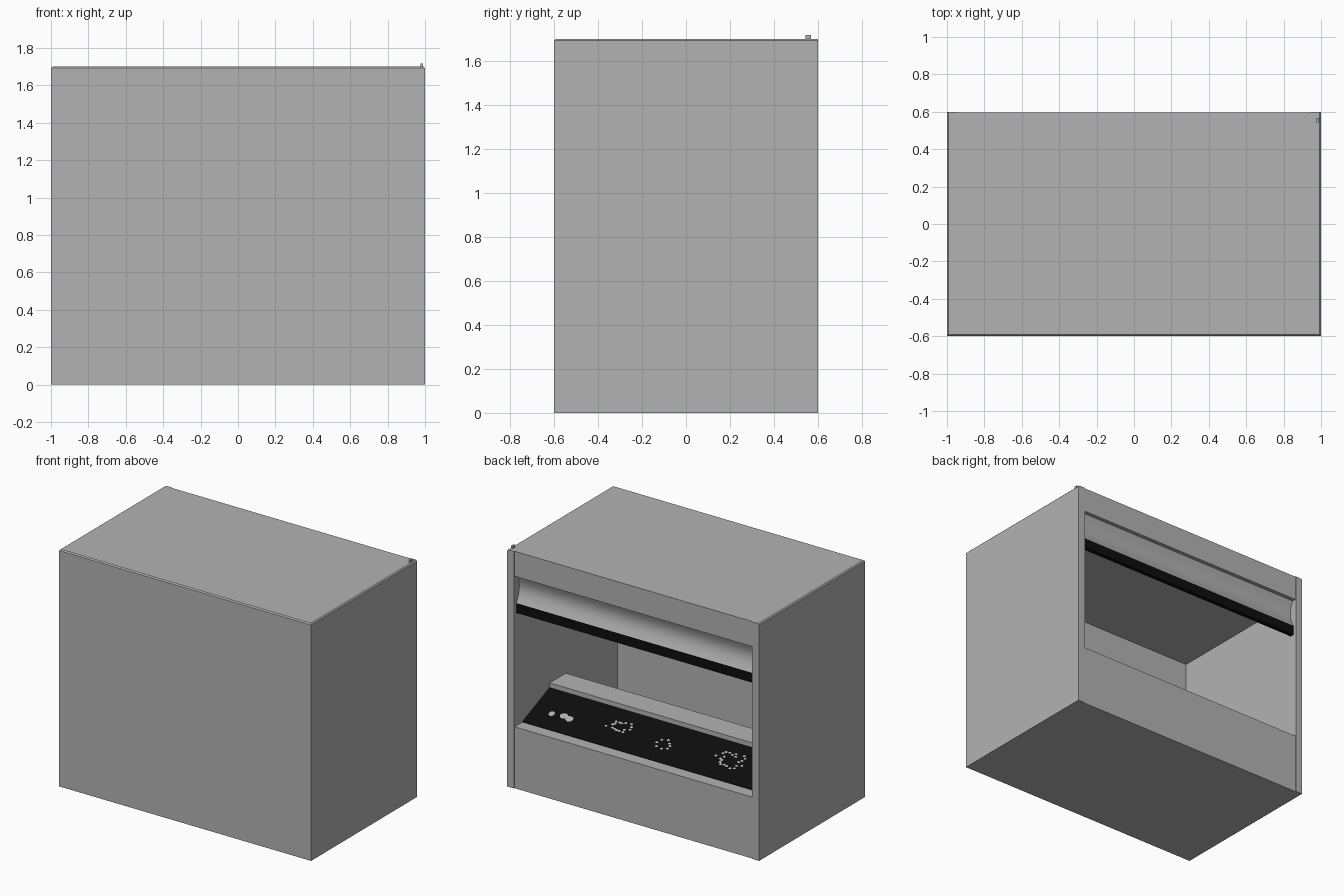
import bpy, bmesh, math, random
from mathutils import Vector

if "Cube" in bpy.data.objects:
    bpy.data.objects.remove(bpy.data.objects["Cube"])

random.seed(4)


def material(name, v):
    m = bpy.data.materials.new(name)
    m.diffuse_color = (v, v, v, 1)
    m.use_nodes = True
    m.node_tree.nodes["Principled BSDF"].inputs["Base Color"].default_value = m.diffuse_color
    return m


GREY = material("body grey", 0.45)
BLACK = material("black", 0.004)


def finish(name, bm, mat):
    bmesh.ops.recalc_face_normals(bm, faces=bm.faces)
    me = bpy.data.meshes.new(name)
    bm.to_mesh(me)
    bm.free()
    me.materials.append(mat)
    ob = bpy.data.objects.new(name, me)
    bpy.context.collection.objects.link(ob)
    return ob


def extrude(pts, offset):
    """Closed solid from a polygon swept along an offset."""
    bm = bmesh.new()
    f = bm.faces.new([bm.verts.new(p) for p in pts])
    r = bmesh.ops.extrude_face_region(bm, geom=[f])
    vs = [g for g in r["geom"] if isinstance(g, bmesh.types.BMVert)]
    bmesh.ops.translate(bm, verts=vs, vec=offset)
    return bm


def along_x(name, profile, mat, half=0.944):
    bm = extrude([(-half, y, z) for y, z in profile], (2 * half, 0, 0))
    return finish(name, bm, mat)


def box(name, x, y, z, mat):
    pts = [(x[0], y[0], z[0]), (x[1], y[0], z[0]), (x[1], y[1], z[0]), (x[0], y[1], z[0])]
    return finish(name, extrude(pts, (0, 0, z[1] - z[0])), mat)


# Cabinet walls: U-shaped plan, open at the back, chamfered top rim
plan = [(-1, -0.6), (1, -0.6), (1, 0.6), (0.944, 0.6), (0.944, -0.57),
        (-0.944, -0.57), (-0.944, 0.6), (-1, 0.6)]
bm = extrude([(x, y, 0) for x, y in plan], (0, 0, 1.7))


def outer(v):
    return v.co.z > 1.69 and (abs(v.co.x) > 0.99 or v.co.y < -0.59)


rim = [e for e in bm.edges if all(outer(v) for v in e.verts)]
bmesh.ops.bevel(bm, geom=rim, offset=0.008, segments=1, affect='EDGES')
finish("cabinet_walls", bm, GREY)

# Top and floor slabs
box("top_header", (-0.944, 0.944), (-0.57, 0.595), (1.52, 1.7), GREY)
box("floor", (-0.944, 0.944), (-0.57, 0.014), (0, 0.03), GREY)

# Counter with ledge, sloping panel and raised rear shelf
A, B = Vector((0, 0.506, 0.44)), Vector((0, 0.197, 0.567))
along_x("counter", [(0.595, 0), (0.595, 0.44), (A.y, A.z), (B.y, B.z),
                    (B.y, 0.603), (0.014, 0.603), (0.014, 0)], GREY)
slope = B - A
normal = Vector((0, -slope.z, slope.y)).normalized()
if normal.z < 0:
    normal = -normal
lift = normal * 0.004
along_x("slope_panel", [(p.y, p.z) for p in (A, B, B + lift, A + lift)], BLACK)

# Pale speckle marks on the sloping panel
bm = bmesh.new()


def patch(x, s, rx, ry, n=8):
    d = slope.normalized()
    c = A + slope * s + normal * 0.007 + Vector((x, 0, 0))
    bm.faces.new([bm.verts.new(c + Vector((rx * math.cos(t), 0, 0)) + d * ry * math.sin(t))
                  for t in (2 * math.pi * i / n for i in range(n))])


for u, s, rx, ry in ((0.15, 0.39, 0.022, 0.022), (0.24, 0.42, 0.03, 0.025), (0.29, 0.39, 0.03, 0.025)):
    patch(0.944 - u, s, rx, ry)
for u, s, spread, count in ((0.65, 0.56, 0.10, 16), (1.035, 0.45, 0.07, 8), (1.53, 0.55, 0.12, 22)):
    for i in range(count):
        t = 2 * math.pi * i / count
        r = spread * random.uniform(0.4, 1)
        patch(0.944 - u + r * math.cos(t), s + r * 0.7 * math.sin(t) / slope.length, 0.012, 0.009, 5)
finish("panel_marks", bm, GREY)

# Gently curved hanging fascia with black lower trim
N = 10
curve = [(0.567 + 0.008 * i / N - 0.03 * math.sin(math.pi * i / N), 1.52 - 0.2 * i / N)
         for i in range(N + 1)]
fascia = along_x("curved_fascia", curve + [(y - 0.02, z) for y, z in reversed(curve)], GREY)
bpy.context.view_layer.objects.active = fascia
fascia.select_set(True)
bpy.ops.object.shade_smooth_by_angle(angle=math.radians(30))
box("fascia_trim", (-0.944, 0.944), (0.545, 0.575), (1.25, 1.32), BLACK)

# Small tab on the top edge
box("top_tab", (0.975, 0.99), (0.543, 0.568), (1.69, 1.717), GREY)
